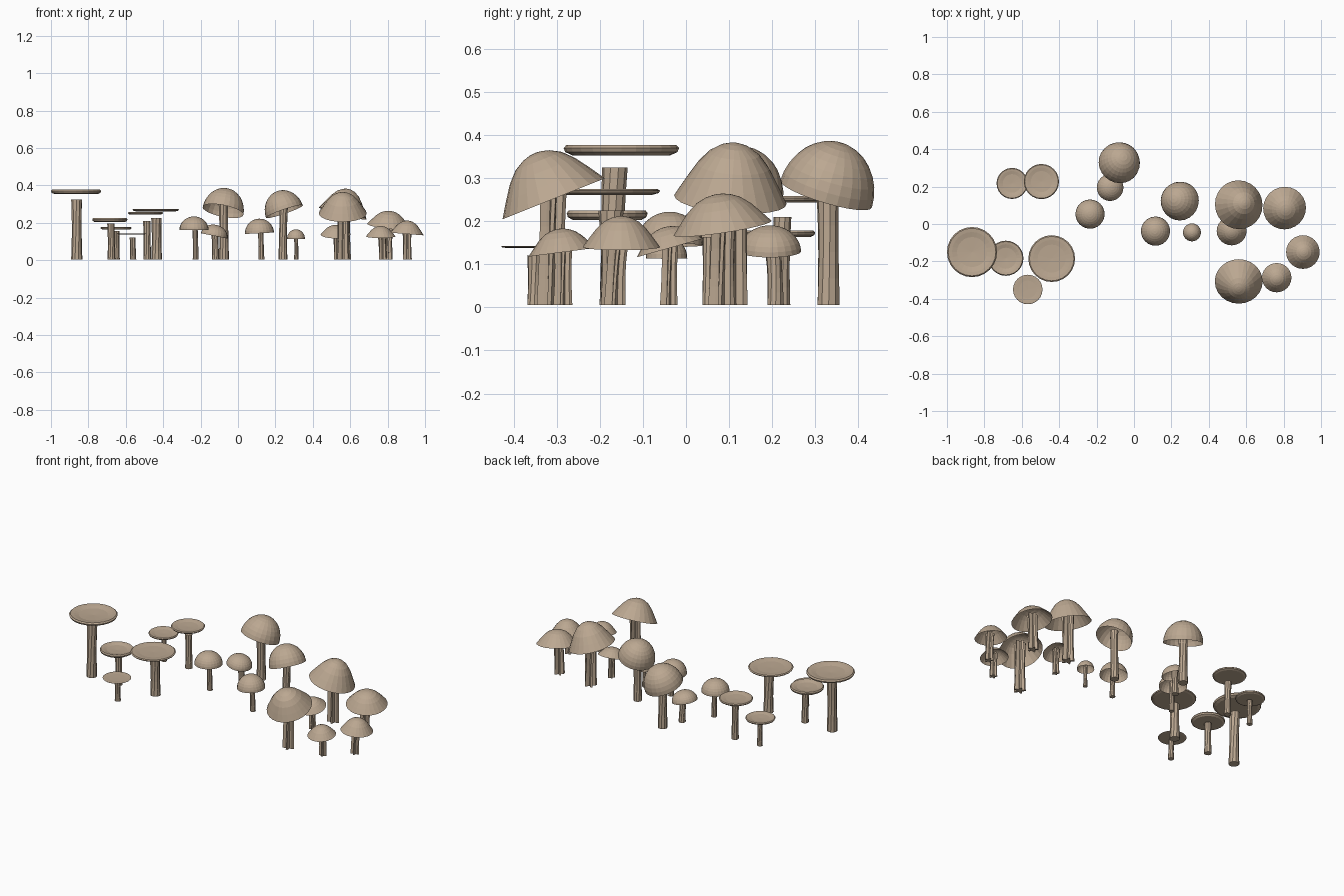
import bpy, bmesh, math
from mathutils import Vector

tan = bpy.data.materials.new("mushroom_tan")
tan.diffuse_color = (0.50, 0.39, 0.285, 1)


def loft(name, rings, cap_start=False, cap_end=False):
    """Skin a list of rings; a one-point ring becomes a pole."""
    bm = bmesh.new()
    vr = [[bm.verts.new(p) for p in ring] for ring in rings]
    for a, b in zip(vr, vr[1:]):
        n = max(len(a), len(b))
        for i in range(n):
            j = (i + 1) % n
            if len(a) == 1:
                bm.faces.new((a[0], b[j], b[i]))
            elif len(b) == 1:
                bm.faces.new((a[i], a[j], b[0]))
            else:
                bm.faces.new((a[i], a[j], b[j], b[i]))
    if cap_start:
        bm.faces.new(vr[0])
    if cap_end:
        bm.faces.new(vr[-1])
    bmesh.ops.recalc_face_normals(bm, faces=bm.faces[:])
    me = bpy.data.meshes.new(name)
    bm.to_mesh(me)
    bm.free()
    me.materials.append(tan)
    ob = bpy.data.objects.new(name, me)
    bpy.context.collection.objects.link(ob)
    return ob


def cap(name, x, y, rim, r, h, sx, sy, profile, sides):
    """Turned cap: profile holds (radius, height) fractions, tilted by slopes."""
    rot = Vector((0, 0, 1)).rotation_difference(Vector((-sx, -sy, 1)).normalized())
    rings = []
    for pr, pz in profile:
        n = 1 if pr == 0 else sides
        ring = []
        for i in range(n):
            a = math.tau * i / n
            v = Vector((pr * r * math.cos(a), pr * r * math.sin(a), pz * h))
            ring.append(rot @ v + Vector((x, y, rim)))
        rings.append(ring)
    return loft(name, rings)


def stem(name, bx, by, tx, ty, top, r, lobes=0):
    """Slightly bent stem; lobes > 0 gives a deeply fluted one."""
    n = lobes * 4 if lobes else 10
    rings = []
    for k in range(6):
        t = k / 5
        cx = bx + (tx - bx) * t * t
        cy = by + (ty - by) * t * t
        z = 0.005 + (top - 0.005) * t
        rad = r * (1.0 - 0.12 * math.sin(math.pi * t))
        ring = []
        for i in range(n):
            a = math.tau * i / n
            f = 0.68 + 0.32 * math.cos(lobes * a + 0.4) if lobes else 1
            ring.append((cx + rad * f * math.cos(a + 0.3 * t),
                         cy + rad * f * math.sin(a + 0.3 * t), z))
        rings.append(ring)
    return loft(name, rings, True, True)


DISC = [(0, 0), (0.85, 0), (0.97, 0.3), (1, 0.7), (0.95, 1), (0.8, 0.9), (0.6, 0.65), (0, 0.5)]
DOME = [(math.sin(math.pi / 2 * k / 8), math.cos(math.pi / 2 * k / 8)) for k in range(9)]
DOME[0] = (0, 1)
BELL = [(0, 1), (0.12, 0.985), (0.26, 0.94), (0.45, 0.82), (0.64, 0.6), (0.82, 0.31), (1, 0)]

# flat caps: x, y, underside z, radius, thickness | stem x, y, top, radius
for x, y, z, r, h, bx, by, top, sr in [
    (-0.866, -0.150, 0.353, 0.134, 0.024, -0.862, -0.172, 0.325, 0.030),
    (-0.685, -0.183, 0.203, 0.094, 0.022, -0.677, -0.175, 0.195, 0.021),
    (-0.440, -0.185, 0.261, 0.125, 0.014, -0.435, -0.170, 0.225, 0.029),
    (-0.568, -0.350, 0.138, 0.079, 0.005, -0.561, -0.352, 0.120, 0.017),
    (-0.652, 0.217, 0.163, 0.083, 0.015, -0.648, 0.217, 0.155, 0.016),
    (-0.495, 0.227, 0.243, 0.094, 0.015, -0.485, 0.222, 0.210, 0.021),
]:
    cap("flat_cap", x, y, z, r, h, 0, 0, DISC, 24)
    stem("flat_cap_stem", bx, by, bx * 0.7 + x * 0.3, by * 0.7 + y * 0.3, top, sr)

# round caps: x, y, rim z, radius, height, slope x, slope y | stem x, y, radius
for x, y, z, r, h, sx, sy, bx, by, sr in [
    (-0.080, 0.325, 0.263, 0.111, 0.125, -0.20, -0.30, -0.075, 0.331, 0.027),
    (-0.128, 0.195, 0.130, 0.072, 0.060, -0.20, 0.00, -0.120, 0.208, 0.020),
    (-0.235, 0.053, 0.162, 0.078, 0.072, 0.00, 0.00, -0.226, 0.053, 0.016),
    (0.248, 0.122, 0.260, 0.104, 0.116, 0.34, -0.12, 0.240, 0.120, 0.024),
    (0.115, -0.038, 0.144, 0.078, 0.078, 0.05, 0.00, 0.125, -0.036, 0.016),
    (0.310, -0.045, 0.114, 0.048, 0.051, 0.00, 0.00, 0.312, -0.045, 0.012),
]:
    cap("round_cap", x, y, z, r, h, sx, sy, DOME, 24)
    stem("round_cap_stem", bx, by, bx * 0.4 + x * 0.6, by * 0.4 + y * 0.6, z + 0.4 * h, sr)

# bell caps on fluted stems: same columns
for x, y, z, r, h, sx, sy, bx, by, sr in [
    (0.560, 0.103, 0.250, 0.131, 0.135, -0.25, -0.08, 0.567, 0.108, 0.038),
    (0.805, 0.085, 0.184, 0.115, 0.080, -0.10, 0.15, 0.795, 0.082, 0.033),
    (0.903, -0.150, 0.140, 0.090, 0.072, -0.08, 0.00, 0.903, -0.165, 0.027),
    (0.560, -0.307, 0.252, 0.128, 0.115, 0.00, 0.40, 0.560, -0.313, 0.036),
    (0.763, -0.287, 0.128, 0.079, 0.055, 0.00, 0.13, 0.772, -0.286, 0.024),
    (0.522, -0.037, 0.138, 0.080, 0.050, 0.00, 0.28, 0.530, -0.040, 0.022),
]:
    cap("bell_cap", x, y, z, r, h, sx, sy, BELL, 24)
    stem("bell_cap_stem", bx, by, bx * 0.4 + x * 0.6, by * 0.4 + y * 0.6, z + 0.5 * h, sr, 5)
